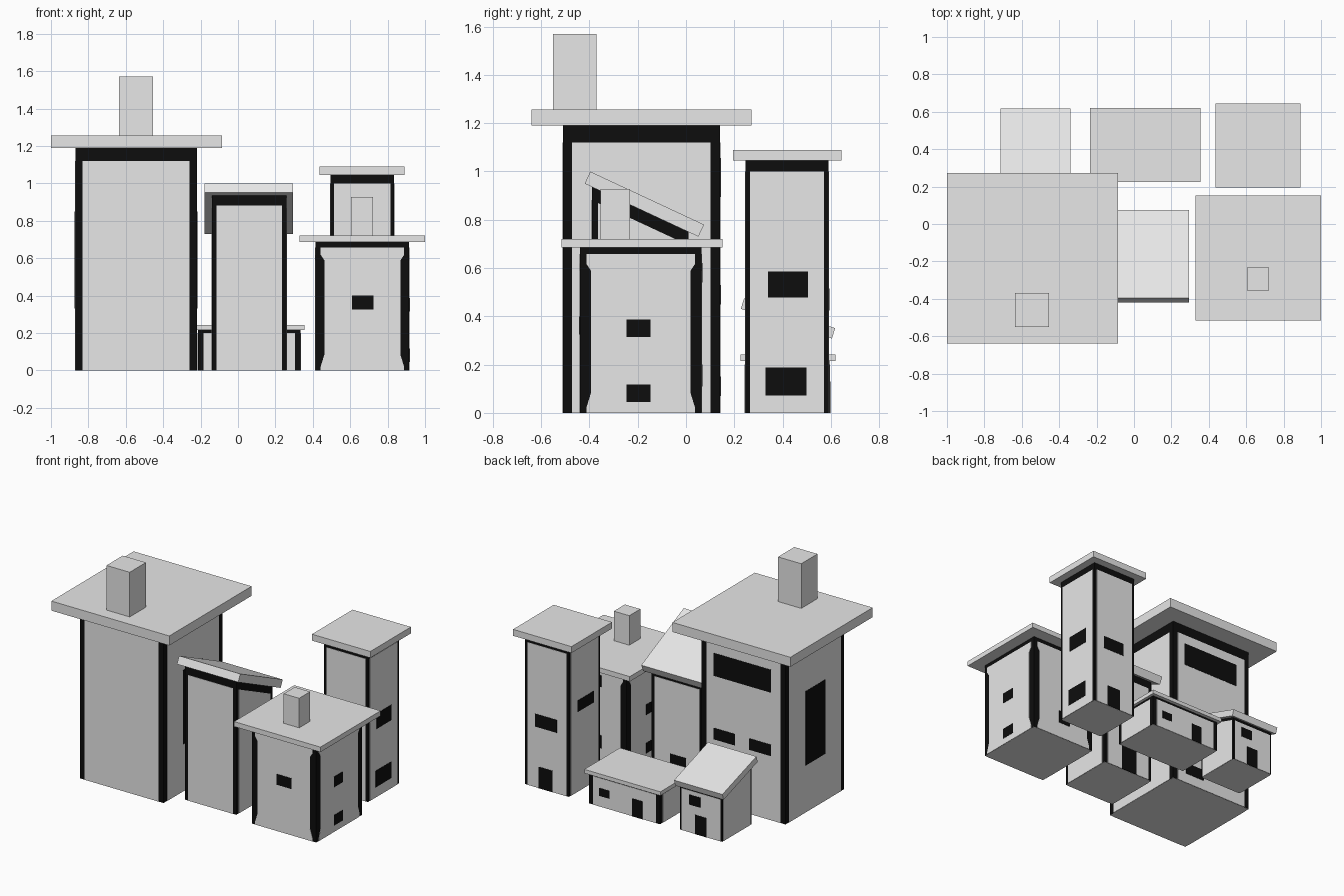
import bpy, bmesh, math
from mathutils import Vector

if "Cube" in bpy.data.objects:
    bpy.data.objects.remove(bpy.data.objects["Cube"])


def material(name, v):
    m = bpy.data.materials.new(name)
    m.diffuse_color = (v, v, v, 1)
    m.use_nodes = True
    m.node_tree.nodes["Principled BSDF"].inputs["Base Color"].default_value = m.diffuse_color
    return m


GREY = material("plaster_grey", 0.8)
BLACK = material("trim_black", 0.004)


def prism(name, pts, offset, mat):
    """Closed solid: 3D polygon swept along offset."""
    bm = bmesh.new()
    face = bm.faces.new([bm.verts.new(p) for p in pts])
    ext = bmesh.ops.extrude_face_region(bm, geom=[face])["geom"]
    bmesh.ops.translate(bm, vec=Vector(offset),
                        verts=[g for g in ext if isinstance(g, bmesh.types.BMVert)])
    if len(bm.faces) == len(pts) + 1:          # keep the starting cap
        bm.faces.new([v for v in bm.verts][:len(pts)])
    bmesh.ops.recalc_face_normals(bm, faces=bm.faces)
    me = bpy.data.meshes.new(name)
    bm.to_mesh(me)
    bm.free()
    me.materials.append(mat)
    ob = bpy.data.objects.new(name, me)
    bpy.context.collection.objects.link(ob)
    return ob


def box(name, x0, x1, y0, y1, z0, z1, mat=GREY):
    return prism(name, [(x0, y0, z0), (x1, y0, z0), (x1, y1, z0), (x0, y1, z0)],
                 (0, 0, z1 - z0), mat)


def tilted_roof(name, x0, x1, yc, zc, length, thick, deg):
    ob = box(name, x0, x1, -length / 2, length / 2, -thick / 2, thick / 2)
    ob.rotation_euler.x = math.radians(-deg)
    ob.location = (0, yc, zc)


def plate(name, side, at, poly, out, mat):
    """Thin plate on a wall; poly is in (along wall, height)."""
    s = 1 if side in ("right", "back") else -1
    if side in ("left", "right"):
        pts, off = [(at - s * .002, u, z) for u, z in poly], (s * (out + .002), 0, 0)
    else:
        pts, off = [(u, at - s * .002, z) for u, z in poly], (0, s * (out + .002), 0)
    prism(name, pts, off, mat)


def panel(u0, u1, t0, t1, margin, band, flare):
    """Grey field inside the black trim, optionally flaring at its corners."""
    a, b = u0 + margin, u1 - margin
    slope = (t1 - t0) / (u1 - u0)
    ta, tb = t0 + slope * margin - band, t1 - slope * margin - band
    if not flare:
        return [(a, 0), (b, 0), (b, tb), (a, ta)]
    f = flare
    return [(a - f, 0), (b + f, 0), (b + f, .02), (b, .085), (b, tb - .07), (b + f, tb - .04),
            (b + f, tb), (a - f, tb), (a - f, tb - .04), (a, tb - .07), (a, .085), (a - f, .02)]


def building(name, x0, x1, y0, y1, zf, zb, margin, band, windows, flare=0):
    """Black core with a grey panel on each wall and black windows.
    zf and zb are wall heights at the front and back."""
    prism(name + "_core", [(x0, y0, 0), (x0, y1, 0), (x0, y1, zb), (x0, y0, zf)],
          (x1 - x0, 0, 0), BLACK)
    box(name + "_floor", x0 + .001, x1 - .001, y0 + .001, y1 - .001, -.001, .004)
    at = {"front": y0, "back": y1, "left": x0, "right": x1}
    for side, pos in at.items():
        if side in ("front", "back"):
            z = zf if side == "front" else zb
            poly = panel(x0, x1, z, z, margin, band, flare)
        else:
            poly = panel(y0, y1, zf, zb, margin, band, flare)
        plate(f"{name}_{side}_panel", side, pos, poly, .002, GREY)
    for i, (side, a, b, z0, z1) in enumerate(windows):
        plate(f"{name}_window_{i}", side, at[side],
              [(a, z0), (b, z0), (b, z1), (a, z1)], .004, BLACK)


# Large tower with chimney
building("large_tower", -.87, -.22, -.51, .14, 1.19, 1.19, .038, .07, [
    ("left", -.3, -.08, .33, .85), ("right", -.3, -.08, .33, .85),
    ("back", -.76, -.315, .895, 1.055), ("back", -.48, -.315, .45, .53),
    ("back", -.76, -.59, .45, .53), ("back", -.48, -.33, .07, .15)])
box("large_tower_roof", -1, -.085, -.64, .272, 1.19, 1.257)
box("large_tower_chimney", -.635, -.455, -.55, -.37, 1.25, 1.57)

# Narrow house with sloping roof
building("narrow_house", -.14, .26, -.39, .01, .936, .75, .025, .055, [
    ("back", -.01, .115, 0, .185)])
tilted_roof("narrow_house_roof", -.18, .295, -.1725, .865, .52, .055, 25)

# Right house with chimney
building("right_house", .415, .915, -.44, .065, .685, .685, .047, .027, [
    ("front", .61, .725, .325, .4), ("back", .61, .7, .11, .2), ("back", .61, .68, .54, .62)] +
    [(s, -.247, -.147, z, z + .073) for s in ("left", "right") for z in (.045, .314)], .02)
box("right_house_roof", .33, 1, -.515, .152, .685, .72)
box("right_house_chimney", .603, .723, -.355, -.233, .715, .927)

# Back tower
building("back_tower", .495, .835, .247, .59, 1.045, 1.045, .019, .045, [
    ("right", .34, .505, .478, .585), ("right", .33, .5, .072, .187),
    ("back", .587, .757, .425, .515), ("back", .62, .727, 0, .15),
    ("left", .32, .5, .56, .64)])
box("back_tower_roof", .437, .89, .195, .645, 1.045, 1.09)

# Low cottage
building("cottage", -.215, .335, .245, .595, .215, .215, .03, .015, [
    ("back", .175, .255, .075, .13), ("back", -.08, 0, 0, .125)])
box("cottage_roof", -.235, .355, .225, .62, .215, .242)

# Small shed with sloping roof
building("shed", -.69, -.365, .26, .585, .42, .314, .012, .02, [
    ("back", -.522, -.434, .195, .265), ("back", -.57, -.482, 0, .135)])
tilted_roof("shed_roof", -.715, -.34, .4225, .391, .397, .045, 18)
